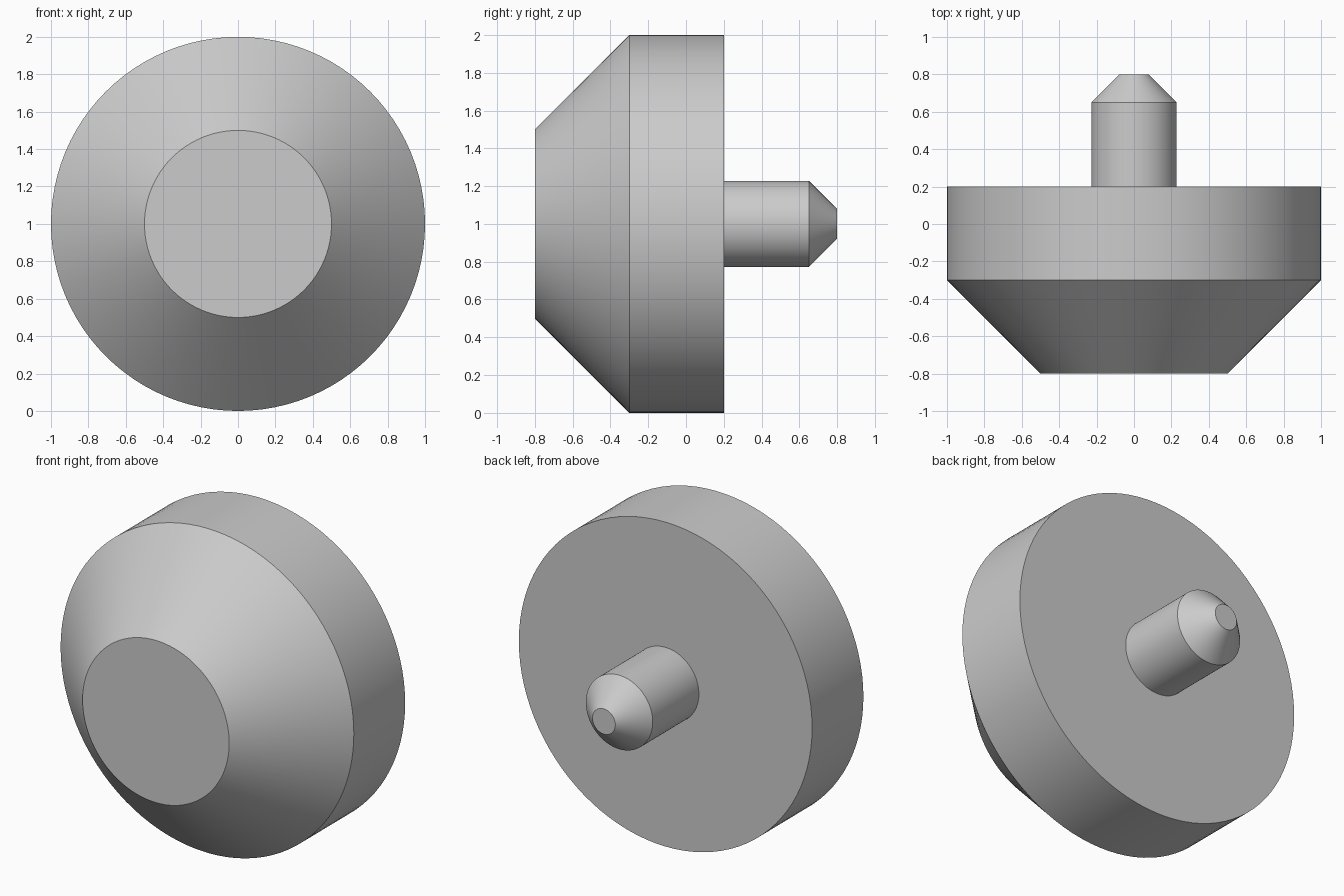
import bpy, bmesh, math
from mathutils import Matrix, Vector

cube = bpy.data.objects.get("Cube")
if cube:
    bpy.data.objects.remove(cube, do_unlink=True)

SEGMENTS = 96
CENTRE_Z = 1.0

# Single plain grey
grey = bpy.data.materials.new("grey")
grey.use_nodes = True
colour = (0.6, 0.6, 0.6, 1.0)
grey.diffuse_color = colour
grey.node_tree.nodes["Principled BSDF"].inputs["Base Color"].default_value = colour


def turned_part(name, profile):
    """Turn a (radius, y) profile about the y axis and cap both ends."""
    bm = bmesh.new()
    rings = []
    for radius, y in profile:
        ring = []
        for i in range(SEGMENTS):
            turn = Matrix.Rotation(math.tau * i / SEGMENTS, 3, 'Y')
            ring.append(bm.verts.new(turn @ Vector((radius, y, 0))))
        rings.append(ring)
    for a, b in zip(rings, rings[1:]):
        for i in range(SEGMENTS):
            j = (i + 1) % SEGMENTS
            bm.faces.new((a[i], a[j], b[j], b[i]))
    bm.faces.new(rings[0])
    bm.faces.new(rings[-1])
    bmesh.ops.recalc_face_normals(bm, faces=bm.faces)

    mesh = bpy.data.meshes.new(name)
    bm.to_mesh(mesh)
    bm.free()
    mesh.materials.append(grey)
    obj = bpy.data.objects.new(name, mesh)
    obj.location.z = CENTRE_Z
    bpy.context.collection.objects.link(obj)
    bpy.ops.object.select_all(action='DESELECT')
    obj.select_set(True)
    bpy.context.view_layer.objects.active = obj
    bpy.ops.object.shade_smooth_by_angle(angle=math.radians(30))
    return obj


# Wide disc with a deep front chamfer
turned_part("head", [(0.5, -0.8), (1.0, -0.3), (1.0, 0.2)])

# Rear locating pin with a chamfered tip
turned_part("pin", [(0.228, 0.19), (0.228, 0.65), (0.078, 0.8)])
